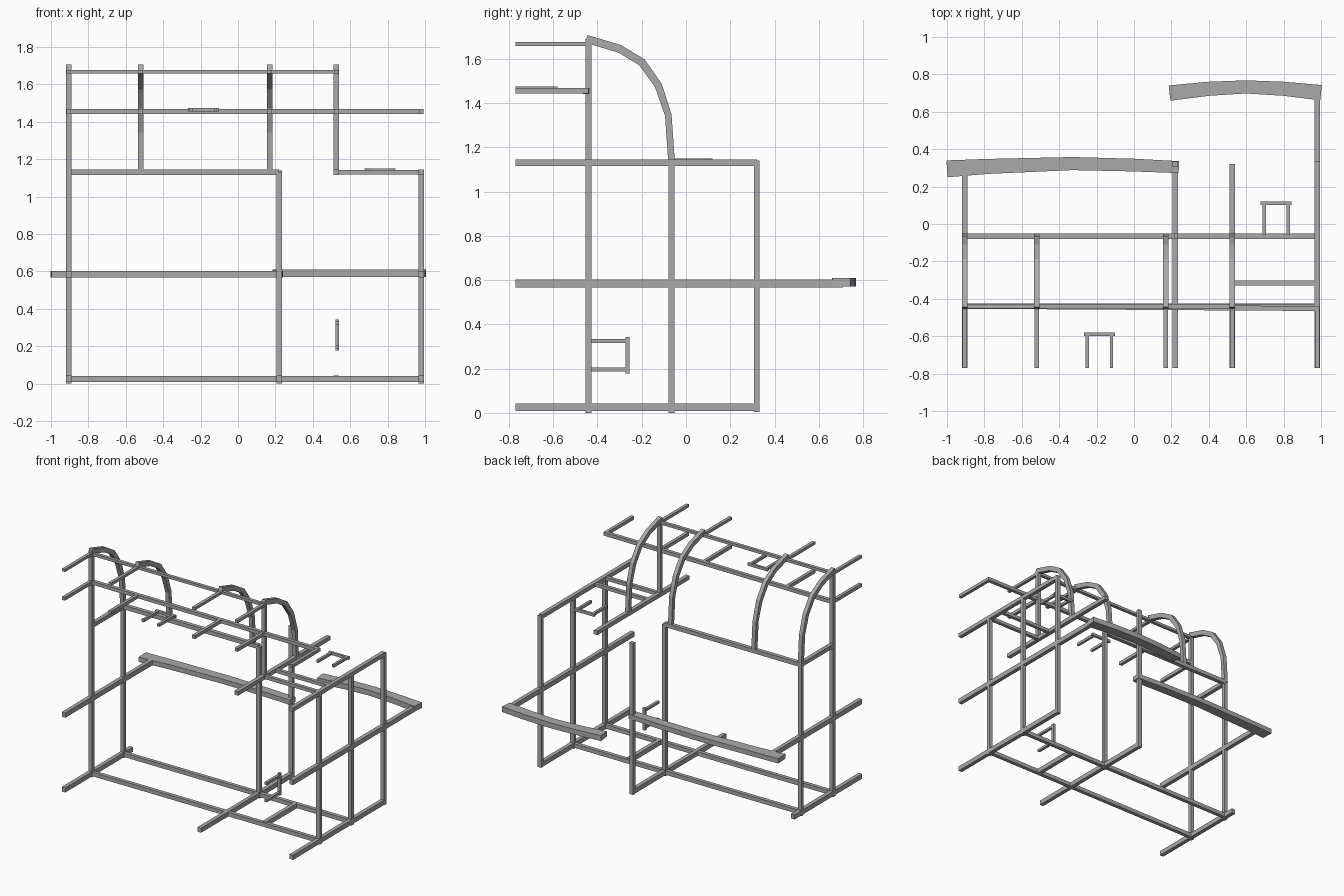
import bpy, bmesh
from mathutils import Vector

cube = bpy.data.objects.get("Cube")
if cube:
    bpy.data.objects.remove(cube, do_unlink=True)

grey = bpy.data.materials.new("plain grey")
grey.use_nodes = True
grey.diffuse_color = (0.4, 0.4, 0.4, 1)
grey.node_tree.nodes["Principled BSDF"].inputs["Base Color"].default_value = (0.4, 0.4, 0.4, 1)


def sweep(name, points, side, width, heights):
    """Sweep a rectangle along points; width lies along the side vector."""
    pts = [Vector(p) for p in points]
    side = Vector(side)
    bm = bmesh.new()
    rings = []
    for i, p in enumerate(pts):
        tangent = (pts[min(i + 1, len(pts) - 1)] - pts[max(i - 1, 0)]).normalized()
        up = tangent.cross(side).normalized() * heights[i] / 2
        s = side * width / 2
        rings.append([bm.verts.new(p + o) for o in (s + up, s - up, -s - up, up - s)])
    for a, b in zip(rings, rings[1:]):
        for k in range(4):
            bm.faces.new((a[k], a[k - 1], b[k - 1], b[k]))
    bm.faces.new(rings[0])
    bm.faces.new(rings[-1][::-1])
    bmesh.ops.recalc_face_normals(bm, faces=bm.faces)
    mesh = bpy.data.meshes.new(name)
    bm.to_mesh(mesh)
    bm.free()
    mesh.materials.append(grey)
    obj = bpy.data.objects.new(name, mesh)
    bpy.context.collection.objects.link(obj)


def beam(name, p, q, width=0.03, height=0.03):
    upright = abs(q[2] - p[2]) > 0.01
    along_x = abs(q[0] - p[0]) > 0.01
    side = (0, 1, 0) if along_x and not upright else (1, 0, 0)
    sweep(name, (p, q), side, width, (height, height))


FRONT, FACE, MID, BACK = -0.77, -0.44, -0.065, 0.32
LEFT, RIGHT, INNER, SHELF = 0.98, -0.905, 0.22, 0.525
FLOOR, WAIST, TOP, UPPER, CROWN = 0.025, 0.585, 1.13, 1.455, 1.667

# Upright posts
for x, y, z0, z1 in ((RIGHT, FACE, 0, 1.69), (RIGHT, MID, 0, TOP),
                     (INNER, MID, 0, TOP), (INNER, BACK, 0.005, 1.14),
                     (LEFT, FACE, 0, 1.14), (LEFT, MID, 0, 1.14), (LEFT, BACK, 0.005, 1.14),
                     (SHELF, FACE, TOP, 1.69)):
    beam("post", (x, y, z0), (x, y, z1), 0.03, 0.026)

# Floor rails
for y in (FACE, MID):
    beam("floor_cross_rail", (RIGHT, y, FLOOR), (LEFT, y, FLOOR), 0.028, 0.03)
for x, y0, y1 in ((RIGHT, FRONT, 0.03), (INNER, FRONT, BACK),
                  (LEFT, FRONT, BACK), (SHELF, FACE, MID)):
    beam("floor_side_rail", (x, y0, FLOOR), (x, y1, FLOOR), 0.03, 0.035)

# Waist rails
beam("waist_rail", (RIGHT, FRONT, WAIST), (RIGHT, 0.3, WAIST), 0.03, 0.036)
beam("waist_rail", (LEFT, FRONT, WAIST), (LEFT, 0.71, WAIST), 0.03, 0.036)

# Bowed rear rails
sweep("long_bow", ((-1, 0.295, WAIST), (-0.78, 0.308, WAIST), (-0.33, 0.323, WAIST),
                   (0, 0.315, WAIST), (0.24, 0.304, WAIST)),
      (0, 0, 1), 0.036, (0.09, 0.08, 0.07, 0.068, 0.064))
sweep("short_bow", ((0.19, 0.70, 0.59), (0.4, 0.723, 0.59), (0.6, 0.733, 0.59),
                    (0.8, 0.723, 0.59), (1, 0.702, 0.59)),
      (0, 0, 1), 0.04, (0.082, 0.075, 0.07, 0.075, 0.082))

# Worktop rails
beam("worktop_back_rail", (RIGHT, MID, TOP), (INNER, MID, TOP))
beam("worktop_end_rail", (RIGHT, FACE, TOP), (RIGHT, MID, TOP))
for x in (SHELF, LEFT):
    beam("worktop_side_rail", (x, FRONT, TOP), (x, BACK, TOP))
for y in (FACE, -0.315):
    beam("worktop_cross_rail", (SHELF, y, TOP), (LEFT, y, TOP), 0.025, 0.025)

# Upper rails and their forward arms
beam("upper_cross_rail", (RIGHT, FACE, UPPER), (LEFT, FACE - 0.012, UPPER), 0.026, 0.026)
beam("crown_cross_rail", (RIGHT, FACE, CROWN), (SHELF, FACE, CROWN), 0.024, 0.02)
for x in (RIGHT, -0.52, 0.17, SHELF, LEFT):
    beam("upper_arm", (x, FRONT, UPPER), (x, FACE, UPPER), 0.024, 0.025)
    if x == LEFT:
        continue
    beam("crown_arm", (x, FRONT, CROWN), (x, FACE, CROWN), 0.024, 0.02)
    # Curved hood rib
    sweep("hood_rib", ((x, -0.45, 1.69), (x, -0.3, 1.645), (x, -0.2, 1.585),
                       (x, -0.125, 1.48), (x, -0.08, 1.345), (x, MID, TOP)),
          (1, 0, 0), 0.03, (0.036, 0.036, 0.036, 0.034, 0.03, 0.03))


def handle(name, origin, across, out, length, depth):
    """Pull bar on two short arms."""
    o, a, d = Vector(origin), Vector(across), Vector(out)
    side = a.cross(d)
    bar = o + d * depth
    sweep(name + "_bar", (bar - a * length / 2, bar + a * length / 2), side, 0.02, (0.018, 0.018))
    for s in (-1, 1):
        root = o + a * s * (length / 2 - 0.018)
        sweep(name + "_arm", (root, root + d * depth), side, 0.02, (0.018, 0.018))


# Pull handles
handle("drawer_handle", (-0.185, FRONT, 1.465), (1, 0, 0), (0, 1, 0), 0.165, 0.18)
handle("lid_handle", (0.76, -0.055, 1.14), (1, 0, 0), (0, 1, 0), 0.165, 0.165)
handle("door_handle", (0.53, -0.43, 0.26), (0, 0, 1), (0, 1, 0), 0.165, 0.165)
